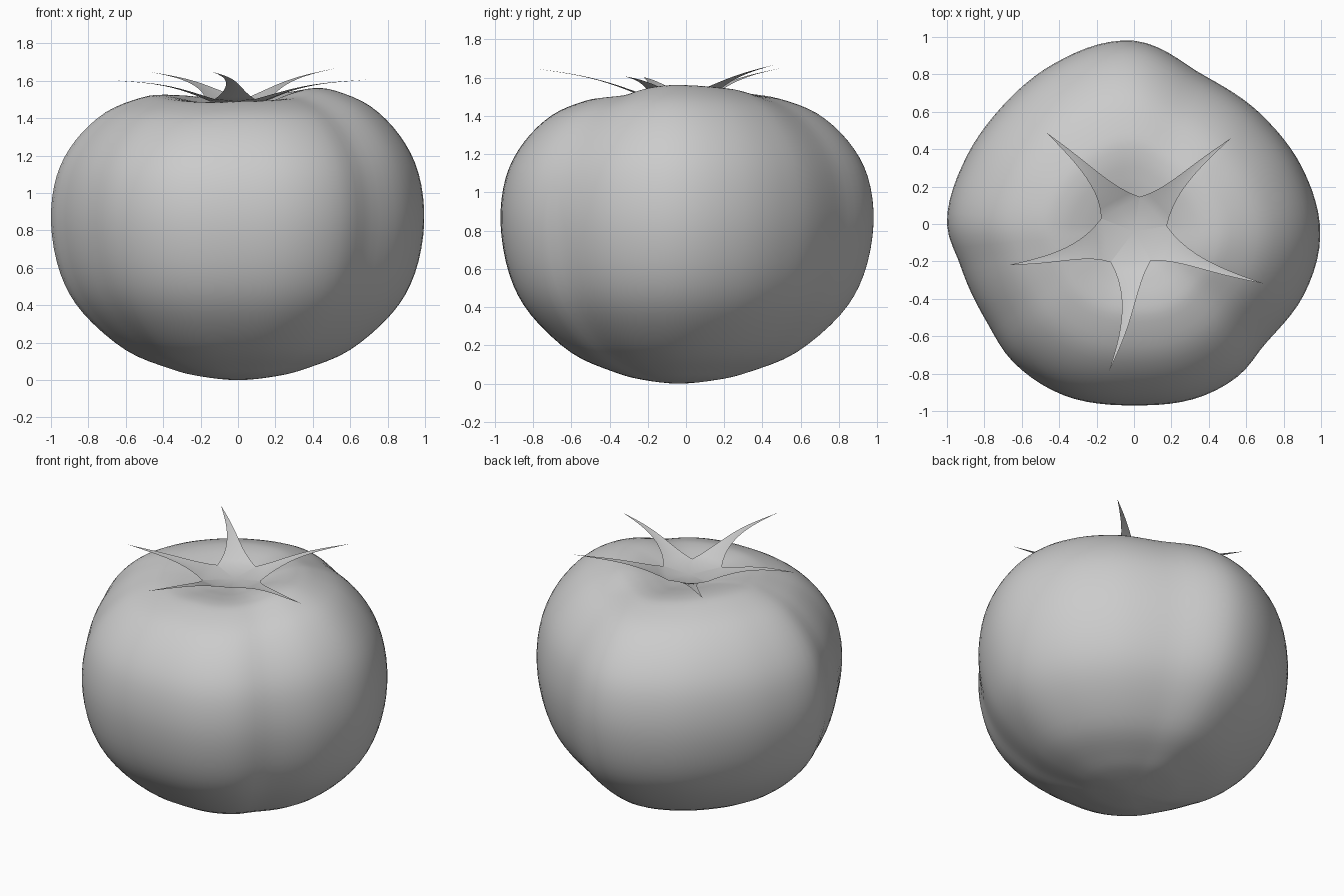
import bpy, math
from mathutils import Vector

if "Cube" in bpy.data.objects:
    bpy.data.objects.remove(bpy.data.objects["Cube"])

CENTRE = Vector((0.0, -0.04, 0.0))


def cubic(p0, p1, p2, p3, t):
    return 0.5 * (2 * p1 + (p2 - p0) * t + (2 * p0 - 5 * p1 + 4 * p2 - p3) * t * t
                  + (3 * p1 - p0 - 3 * p2 + p3) * t ** 3)


def around(table, ang):
    """Smooth periodic lookup of (degrees, value) pairs."""
    n = len(table)
    ang = (ang - table[0][0]) % 360 + table[0][0]
    i = max(k for k in range(n) if table[k][0] <= ang)
    a0 = table[i][0]
    a1 = table[i + 1][0] if i + 1 < n else table[0][0] + 360
    v = [table[(i + k) % n][1] for k in (-1, 0, 1, 2)]
    return cubic(*v, (ang - a0) / (a1 - a0))


def make_object(name, verts, faces):
    me = bpy.data.meshes.new(name)
    me.from_pydata([tuple(v) for v in verts], [], faces)
    me.shade_smooth()
    ob = bpy.data.objects.new(name, me)
    bpy.context.collection.objects.link(ob)
    return ob


# Fruit: side profile, lobed radius and shoulder height by angle
profile = [(0, 0), (.2, .02), (.36, .06), (.6, .16), (.83, .36), (.95, .57), (1, .84),
           (.97, 1.09), (.87, 1.28), (.71, 1.43), (.52, 1.508), (.4, 1.52),
           (.28, 1.50), (.17, 1.47), (.08, 1.45), (0, 1.44)]
radius = [(-167, .955), (-147, .945), (-132, .98), (-113, .99), (-90, .97), (-69, .99),
          (-55, .985), (-42, .95), (-22, .985), (-3, .997), (20, .945), (39, .90),
          (66, .88), (90, .98), (118, .957), (139, .945), (159, .967), (180, 1.0)]
shoulder = [(-147, 1.50), (-113, 1.485), (-90, 1.49), (-66, 1.495), (-42, 1.51),
            (-20, 1.55), (0, 1.56), (40, 1.54), (66, 1.51), (90, 1.50), (115, 1.51),
            (135, 1.52), (160, 1.525), (180, 1.52)]
SEG, SUB = 96, 4
pts = [Vector(p) for p in profile]
ext = [Vector((-.2, .02))] + pts + [Vector((-.08, 1.45))]
curve = [cubic(*ext[i:i + 4], k / SUB) for i in range(len(pts) - 1) for k in range(SUB)][1:]

verts, faces = [CENTRE.copy()], []
for r, z in curve:
    for s in range(SEG):
        d = 360 * s / SEG
        a = math.radians(d)
        rr = r * around(radius, d)
        zz = z
        if z > .84:
            w = min(r / .4, 1)
            w = w * w * (3 - 2 * w)
            zz = z + w * (z - .84) * ((around(shoulder, d) - .84) / .68 - 1)
        off = CENTRE * (1 - r)
        verts.append(Vector((rr * math.cos(a), rr * math.sin(a), zz)) + off)
rows = len(curve)
verts.append(CENTRE + Vector((0, 0, 1.44)))
for s in range(SEG):
    t = (s + 1) % SEG
    faces.append((0, 1 + t, 1 + s))
    for j in range(rows - 1):
        b = 1 + j * SEG
        faces.append((b + s, b + t, b + SEG + t, b + SEG + s))
    b = 1 + (rows - 1) * SEG
    faces.append((b + s, b + t, len(verts) - 1))
make_object("fruit", verts, faces)

# Calyx: five-pointed leafy star; each sepal spans two notches and curls up to its tip
notches = [(.175, -.01), (.03, .145), (-.175, .03), (-.125, -.205), (.09, -.195)]
tips = [(.52, .46, 1.667), (-.47, .49, 1.648), (-.67, -.22, 1.603),
        (-.135, -.79, 1.648), (.70, -.32, 1.607)]
bends = [.015, -.015, .02, .035, -.02]
N, Z0 = 12, 1.49
verts, faces = [CENTRE + Vector((0, 0, Z0 - .01))], []
for i, tip in enumerate(tips):
    a = Vector((*notches[i], Z0 + .012))
    b = Vector((*notches[(i + 1) % 5], Z0 + .012))
    tip = Vector(tip)
    mid = (a + b) / 2
    mid.z = Z0
    flat = tip - mid
    side = Vector((-flat.y, flat.x, 0)).normalized()
    first = len(verts)
    for k in range(N):
        t = k / N
        c = mid.lerp(tip, t)
        c.z += .035 * math.sin(math.pi * t) * (1 - t * .4)
        c += side * bends[i] * math.sin(math.pi * t)
        w = .42 * (1 - t) + .58 * (1 - t) ** 5     # quick flare at the base
        verts += [c + (a - mid) * w, c, c + (b - mid) * w]
    verts.append(tip)
    faces += [(0, first, first + 1), (0, first + 1, first + 2)]
    for k in range(N - 1):
        p = first + 3 * k
        faces += [(p, p + 3, p + 4, p + 1), (p + 1, p + 4, p + 5, p + 2)]
    p = first + 3 * (N - 1)
    faces += [(p, p + 3, p + 1), (p + 1, p + 3, p + 2)]
make_object("calyx", verts, faces)
